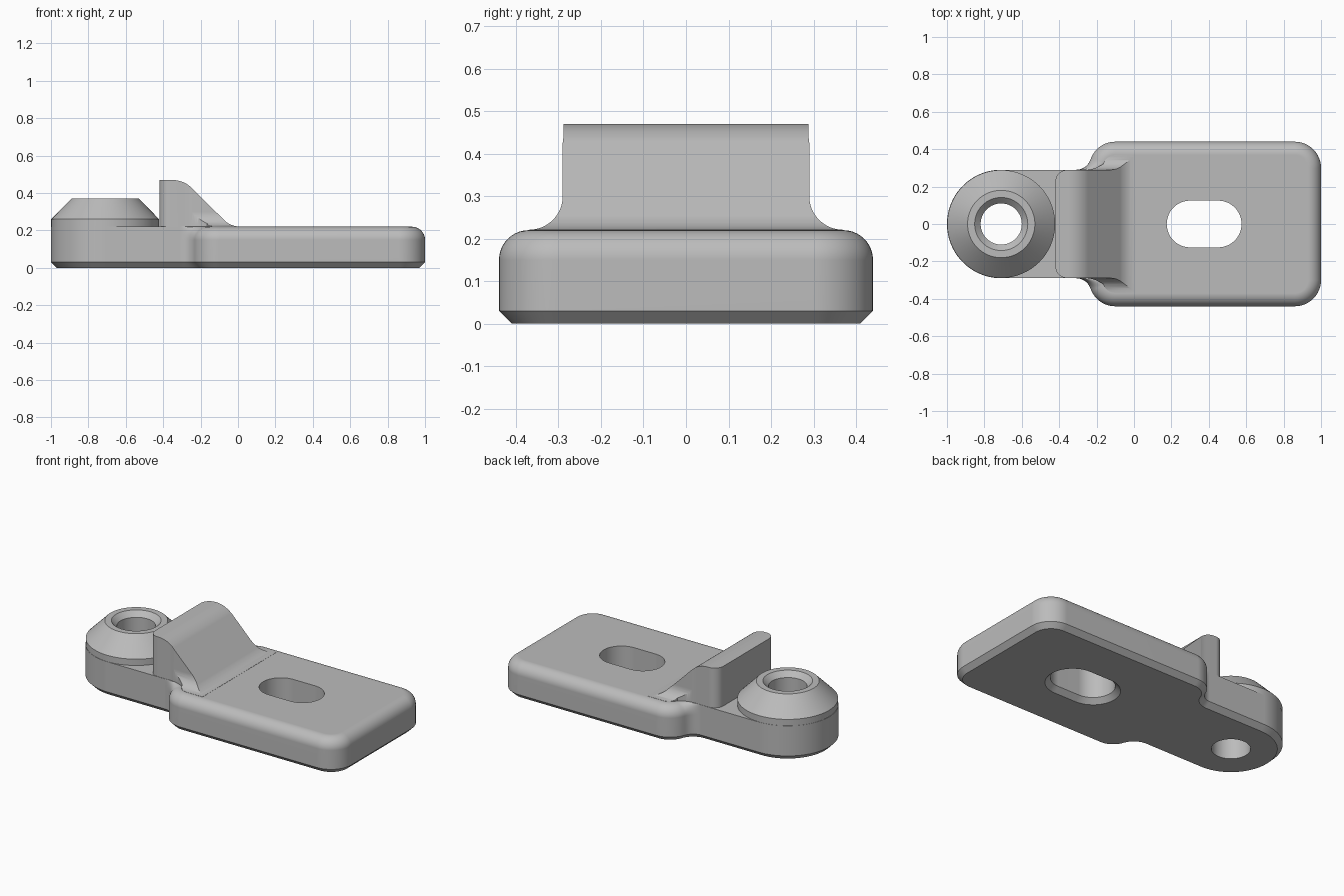
import bpy, bmesh
from math import sin, cos, radians

cube = bpy.data.objects.get("Cube")
if cube:
    bpy.data.objects.remove(cube, do_unlink=True)

grey = bpy.data.materials.new("plain grey")
grey.use_nodes = True
colour = (0.5, 0.5, 0.5, 1)
grey.diffuse_color = colour
grey.node_tree.nodes["Principled BSDF"].inputs["Base Color"].default_value = colour

N = 12  # segments per corner


def arc(cx, cy, r, a0, a1, n=N):
    angles = [radians(a0 + (a1 - a0) * i / n) for i in range(n + 1)]
    return [(cx + r * cos(a), cy + r * sin(a)) for a in angles]


def loft(name, loops):
    """Closed solid through a stack of matching loops."""
    bm = bmesh.new()
    rings = [[bm.verts.new(p) for p in loop] for loop in loops]
    n = len(rings[0])
    for a, b in zip(rings, rings[1:]):
        for i in range(n):
            j = (i + 1) % n
            bm.faces.new((a[i], a[j], b[j], b[i]))
    bm.faces.new(rings[0])
    bm.faces.new(rings[-1])
    bmesh.ops.recalc_face_normals(bm, faces=bm.faces)
    mesh = bpy.data.meshes.new(name)
    bm.to_mesh(mesh)
    bm.free()
    mesh.materials.append(grey)
    obj = bpy.data.objects.new(name, mesh)
    bpy.context.scene.collection.objects.link(obj)
    return obj


def at_z(points, z):
    return [(x, y, z) for x, y in points]


def combine(target, tool, operation):
    """Apply a boolean and discard the tool."""
    mod = target.modifiers.new("join", 'BOOLEAN')
    mod.operation, mod.solver, mod.object = operation, 'EXACT', tool
    bpy.context.view_layer.update()
    result = bpy.data.meshes.new_from_object(
        target.evaluated_get(bpy.context.evaluated_depsgraph_get()))
    target.modifiers.clear()
    target.data = result
    bpy.data.objects.remove(tool, do_unlink=True)


def half_plan(arm_inset, plate_inset):
    """Half outline: plate corners, concave neck, round arm end."""
    r = 0.14 - plate_inset
    pts = arc(0.86, 0.30, r, 0, 90) + arc(-0.10, 0.30, r, 90, 161.5)
    for i in range(1, N + 1):
        t = 1 - i / N
        a = radians(-90 + 71.5 * t)
        d = 0.08 + arm_inset + (plate_inset - arm_inset) * t * t
        pts.append((-0.309 + d * cos(a), 0.37 + d * sin(a)))
    return pts + arc(-0.71, 0, 0.29 - arm_inset, 90, 180, 32)


def plan(arm_inset, plate_inset):
    half = half_plan(arm_inset, plate_inset)
    return half + [(x, -y) for x, y in reversed(half[:-1])]


# Base: chamfered underside, rounded upper rim on the plate only
loops = [at_z(plan(0.03, 0.03), 0)]
loops.append(at_z(plan(0, 0), 0.03))
for inset, z in arc(0.07, 0.15, 0.07, 180, 90, 10):
    loops.append(at_z(plan(0, inset), z))
bracket = loft("bracket", loops)

# Sloped fin: side profile, then trimmed by a flared end profile and the plan
side = [(-0.42, 0.17), (-0.42, 0.47)]
side += arc(-0.352, 0.32, 0.15, 90, 45)
side += arc(0.01, 0.341, 0.12, 225, 270)
side += [(0.01, 0.17)]
fin = loft("fin", [[(x, y, z) for x, z in side] for y in (-0.4, 0.4)])

flare = [(0.365, 0.17)] + arc(0.369, 0.30, 0.079, 270, 180) + [(0.29, 0.5)]
flare += [(-y, z) for y, z in reversed(flare)]
combine(fin, loft("fin_flare", [[(x, y, z) for y, z in flare] for x in (-0.6, 0.2)]),
        'INTERSECT')

trim = arc(-0.36, 0.228, 0.06, 180, 90)
trim += list(reversed(half_plan(0.002, 0.072)[N + 1:3 * N + 2])) + [(0.1, 0.368)]
trim += [(x, -y) for x, y in reversed(trim)]
combine(fin, loft("fin_trim", [at_z(trim, 0.1), at_z(trim, 0.6)]), 'INTERSECT')
combine(bracket, fin, 'UNION')


def circle(r):
    return arc(-0.71, 0, r, 0, 360, 64)[:-1]


# Conical boss on the arm end
boss = loft("boss", [at_z(circle(r), z)
                     for r, z in ((0.2885, 0.1), (0.2885, 0.26), (0.18, 0.37))])
combine(bracket, boss, 'UNION')

# Round hole with countersunk top
hole = loft("round_hole", [at_z(circle(r), z)
                           for r, z in ((0.11, -0.1), (0.11, 0.338), (0.152, 0.38))])
combine(bracket, hole, 'DIFFERENCE')


def slot(r):
    return arc(0.45, 0, r, -90, 90, 24) + arc(0.30, 0, r, 90, 270, 24)


# Slot with chamfered underside
cutter = loft("slot_hole", [at_z(slot(r), z)
                            for r, z in ((0.165, -0.01), (0.125, 0.03), (0.125, 0.4))])
combine(bracket, cutter, 'DIFFERENCE')

# Smooth shading with crisp edges
bpy.ops.object.select_all(action='DESELECT')
bracket.select_set(True)
bpy.context.view_layer.objects.active = bracket
bpy.ops.object.shade_smooth_by_angle(angle=radians(25))
weighted = bracket.modifiers.new("weighted_normals", 'WEIGHTED_NORMAL')
weighted.keep_sharp = True
